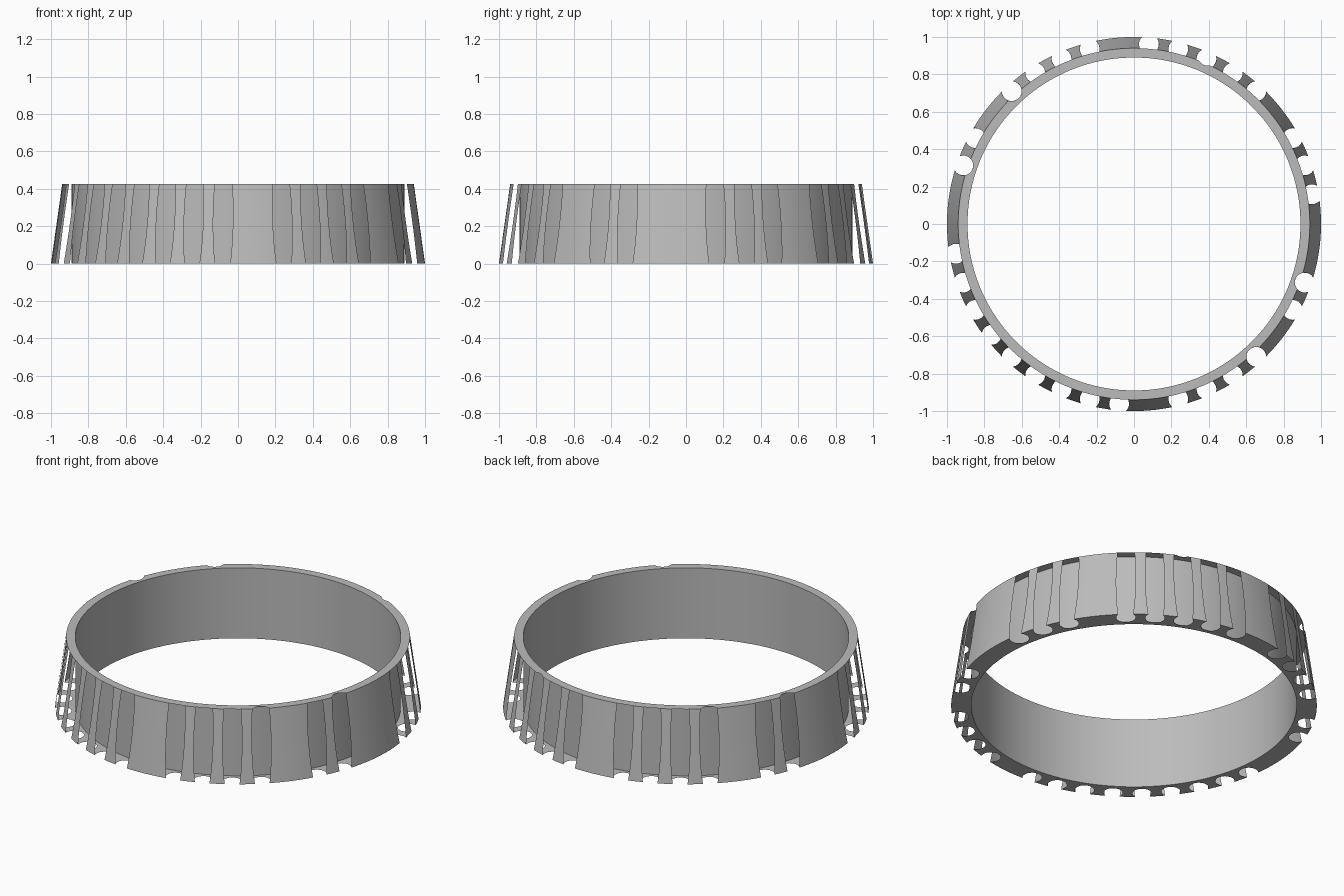
import bpy, bmesh
from math import sin, cos, acos, atan2, pi, radians
from mathutils import Vector

cube = bpy.data.objects.get("Cube")
if cube:
    bpy.data.objects.remove(cube, do_unlink=True)

H = 0.425                         # height
R_IN, R_BOT, R_TOP = 0.89, 1.0, 0.94
HOLE_C, HOLE_R = 0.965, 0.053     # slot centre distance and radius
COUNT = 38
STEP = 2 * pi / COUNT
SOLID = {5, 9, 10, 13, 18, 28, 29, 32, 37}   # sectors without a slot
TOP_CUTS = {2: 0.982, 11: HOLE_C, 14: HOLE_C, 30: HOLE_C, 33: HOLE_C}

grey = bpy.data.materials.new("plain grey")
grey.use_nodes = True
grey.diffuse_color = (0.5, 0.5, 0.5, 1)
grey.node_tree.nodes["Principled BSDF"].inputs["Base Color"].default_value = (0.5, 0.5, 0.5, 1)


def polar(r, a, z):
    """Point at angle a measured clockwise from the back."""
    return Vector((r * sin(a), r * cos(a), z))


def half_angle(r, c=HOLE_C):
    """Half the angle a slot takes up at distance r."""
    return acos((r * r + c * c - HOLE_R ** 2) / (2 * r * c))


def span(a, b, n):
    return [a + (b - a) * i / n for i in range(n + 1)]


def finish(name, bm, facing, smooth=True):
    """Merge, turn the faces the right way and make the object."""
    bmesh.ops.remove_doubles(bm, verts=bm.verts, dist=1e-5)
    bm.normal_update()
    for f in bm.faces:
        if f.normal.dot(facing(f.calc_center_median())) < 0:
            f.normal_flip()
    me = bpy.data.meshes.new(name)
    bm.to_mesh(me)
    bm.free()
    me.materials.append(grey)
    ob = bpy.data.objects.new(name, me)
    bpy.context.collection.objects.link(ob)
    if smooth:
        bpy.ops.object.select_all(action='DESELECT')
        ob.select_set(True)
        bpy.context.view_layer.objects.active = ob
        bpy.ops.object.shade_smooth_by_angle(angle=radians(30))


def sheet(bm, rows):
    """Quads between rows of points."""
    grid = [[bm.verts.new(p) for p in row] for row in rows]
    for lo, hi in zip(grid, grid[1:]):
        for i in range(len(lo) - 1):
            bm.faces.new((lo[i], lo[i + 1], hi[i + 1], hi[i]))


def rim(name, r_out, z, up, cuts):
    """Flat ring with round slots bitten out of its outer edge."""
    bm = bmesh.new()
    for k in range(COUNT):
        a = (k + 0.5) * STEP
        inner = [polar(R_IN, t, z) for t in span(a + STEP / 2, a - STEP / 2, 8)]
        if k in cuts:
            c = cuts[k]
            h = half_angle(r_out, c)
            outer = [polar(r_out, t, z) for t in span(a - STEP / 2, a - h, 4)]
            w = atan2(r_out * sin(h), c - r_out * cos(h))
            for t in span(-w, w, 16)[1:-1]:
                u, v = c - HOLE_R * cos(t), HOLE_R * sin(t)
                outer.append(polar(u, a, z) + polar(v, a + pi / 2, 0))
            outer += [polar(r_out, t, z) for t in span(a + h, a + STEP / 2, 4)]
        else:
            outer = [polar(r_out, t, z) for t in span(a - STEP / 2, a + STEP / 2, 8)]
        bm.faces.new([bm.verts.new(p) for p in outer + inner])
    finish(name, bm, lambda p: Vector((0, 0, up)), False)


# Sloping outer bars, parted by the slots
bm = bmesh.new()
for k in range(COUNT):
    a = (k + 0.5) * STEP
    for side in (-1, 1):
        rows = []
        for z in span(0, H, 14):
            r = R_BOT + (R_TOP - R_BOT) * z / H
            h = 0 if k in SOLID else half_angle(r)
            rows.append([polar(r, a + side * t, z) for t in span(h, STEP / 2, 4)])
        sheet(bm, rows)
finish("outer_bars", bm, lambda p: Vector((p.x, p.y, 0)))

# Upright inner wall
bm = bmesh.new()
sheet(bm, [[polar(R_IN, t, z) for t in span(0, 2 * pi, COUNT * 8)] for z in (0, H)])
finish("inner_wall", bm, lambda p: Vector((-p.x, -p.y, 0)))

# Flat rims closing the bottom and the top
rim("bottom_rim", R_BOT, 0, -1, {k: HOLE_C for k in range(COUNT) if k not in SOLID})
rim("top_rim", R_TOP, H, 1, TOP_CUTS)
